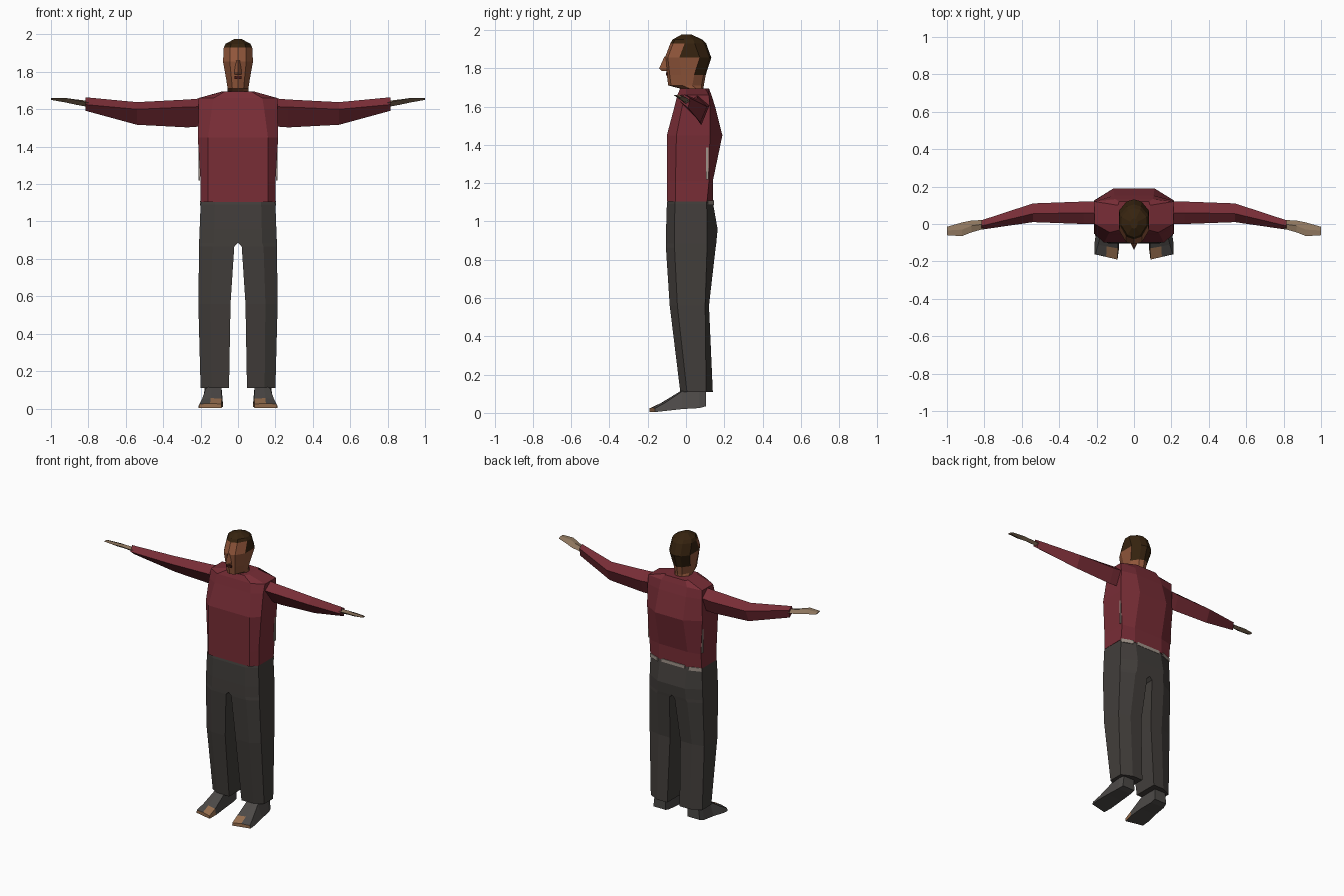
import bpy, bmesh

if "Cube" in bpy.data.objects:
    bpy.data.objects.remove(bpy.data.objects["Cube"])


def mat(name, r, g, b):
    m = bpy.data.materials.new(name)
    lin = [((c / 255 + 0.055) / 1.055) ** 2.4 for c in (r, g, b)]
    m.diffuse_color = (*lin, 1)
    m.use_nodes = True
    m.node_tree.nodes["Principled BSDF"].inputs["Base Color"].default_value = m.diffuse_color
    return m


SHIRT = mat("dark red shirt", 120, 45, 54)
PANTS = mat("charcoal trousers", 66, 62, 59)
SKIN = mat("brown skin", 146, 87, 59)
HAIR = mat("dark brown hair", 54, 35, 15)
HAND = mat("tan skin", 142, 118, 94)
SHOE = mat("grey shoe", 76, 73, 71)
TOE = mat("toe tan", 150, 110, 78)
LIP = mat("dark lips", 66, 26, 22)
UNDER = mat("pale underlayer", 160, 148, 138)


def loft(name, rings, mats, rule=None, mirror=False):
    """Skin a list of equal-length rings, cap both ends, colour faces by rule(centre, normal)."""
    bm = bmesh.new()
    rows = [[bm.verts.new(p) for p in ring] for ring in rings]
    n = len(rows[0])
    for a, b in zip(rows, rows[1:]):
        for i in range(n):
            j = (i + 1) % n
            bm.faces.new((a[i], a[j], b[j], b[i]))
    bm.faces.new(rows[0])
    bm.faces.new(rows[-1])
    bmesh.ops.recalc_face_normals(bm, faces=bm.faces)
    if rule:
        for f in bm.faces:
            f.material_index = rule(f.calc_center_median(), f.normal)
    me = bpy.data.meshes.new(name)
    bm.to_mesh(me)
    bm.free()
    for m in mats:
        me.materials.append(m)
    ob = bpy.data.objects.new(name, me)
    bpy.context.collection.objects.link(ob)
    if mirror:
        md = ob.modifiers.new("Mirror", 'MIRROR')
        md.use_mirror_merge = False
    return ob


def box(name, x0, x1, y0, y1, z0, z1, m, mirror=False):
    ring = lambda z: [(x0, y0, z), (x1, y0, z), (x1, y1, z), (x0, y1, z)]
    return loft(name, [ring(z0), ring(z1)], [m], mirror=mirror)


# Torso: eight-sided shirt
def torso_ring(z, xf, yf, xs, sf, sb, xb, yb):
    half = [(xf, yf), (xs, sf), (xs, sb), (xb, yb)]
    return [(x, y, z) for x, y in half] + [(-x, y, z) for x, y in reversed(half)]


loft("shirt_body", [torso_ring(*r) for r in (
    (1.105, .16, -.10, .20, -.055, .11, .11, .14),
    (1.21, .16, -.10, .20, -.055, .12, .11, .14),
    (1.45, .16, -.10, .215, -.05, .125, .11, .19),
    (1.60, .14, -.06, .21, -.02, .125, .105, .152),
    (1.66, .13, -.045, .21, .00, .12, .10, .133),
    (1.695, .07, -.03, .085, .00, .10, .08, .12))], [SHIRT])

# Pale slit down each side seam of the shirt
box("side_slit", .203, .211, .105, .118, 1.22, 1.40, UNDER, mirror=True)


# Arms: four-sided sleeves, front / top / back / bottom corners given as (y, z)
def arm_rings(rows):
    return [[(x, *p) for p in pts] for x, *pts in rows]


loft("sleeve", arm_rings((
    (.17, (.00, 1.615), (.06, 1.66), (.12, 1.61), (.08, 1.51)),
    (.27, (.00, 1.612), (.06, 1.652), (.12, 1.60), (.08, 1.503)),
    (.54, (.01, 1.60), (.055, 1.638), (.11, 1.60), (.075, 1.517)),
    (.815, (-.03, 1.625), (-.01, 1.664), (.02, 1.645), (.012, 1.592)))),
    [SHIRT], mirror=True)

# Hands: flat tapering paddles
loft("hand", arm_rings((
    (.80, (-.025, 1.635), (.0, 1.645), (.022, 1.625), (.0, 1.612)),
    (.87, (-.045, 1.65), (-.01, 1.653), (.018, 1.632), (-.01, 1.625)),
    (.92, (-.065, 1.66), (-.03, 1.66), (.008, 1.643), (-.03, 1.636)),
    (1.0, (-.06, 1.66), (-.035, 1.66), (-.015, 1.652), (-.035, 1.65)))),
    [HAND], mirror=True)


# Trousers: each half runs from waist to hem
def leg_ring(z, xi, xo, yf, sf, sb, yb):
    xm, xn = xi + .62 * (xo - xi), xi + .52 * (xo - xi)
    return [(xi, yf, z), (xm, yf, z), (xo, sf, z), (xo, sb, z), (xn, yb, z), (xi, yb, z)]


loft("trouser_leg", [leg_ring(*r) for r in (
    (1.115, 0, .197, -.095, -.055, .105, .136),
    (1.09, 0, .20, -.10, -.058, .108, .142),
    (.96, 0, .205, -.104, -.06, .11, .165),
    (.885, 0, .208, -.105, -.06, .11, .158),
    (.865, .02, .208, -.105, -.06, .11, .155),
    (.56, .04, .212, -.085, -.045, .10, .12),
    (.11, .048, .20, -.03, .005, .105, .14))], [PANTS], mirror=True)

# Pale slivers showing under the shirt hem at the back
box("back_hem_gap", .0, .09, .137, .144, 1.09, 1.112, UNDER, mirror=True)
loft("side_hem_gap", [[(.12, .141, z), (.198, .111, z), (.202, .114, z), (.122, .145, z)]
                      for z in (1.085, 1.11)], [UNDER], mirror=True)


# Shoes: wedge running from heel to splayed toe
def shoe_ring(y, skew, x0, x1, zb, zt, inset):
    xm = (x0 + x1) / 2
    return [(x0, y, zb), (x1, y + skew, zb), (x1 - inset, y + skew, zt),
            (xm, y + skew / 2, zt + .004), (x0 + inset * .3, y, zt)]


loft("shoe", [shoe_ring(*r) for r in (
    (.105, 0, .085, .18, .035, .12, .01),
    (.07, 0, .085, .19, .025, .13, .015),
    (-.03, .01, .08, .20, .02, .112, .03),
    (-.13, .02, .08, .212, .01, .052, .02),
    (-.19, .028, .088, .21, .004, .024, .004))], [SHOE, TOE],
    lambda c, n: int(c.y < -.13 and n.z > -.5 and (c.x < .15 or n.y < -.8)), mirror=True)


# Head: ten-sided rings with a centre ridge down the face
def head_ring(z, yf, xs, yb, k=1.0):
    half = [(.55 * xs, yf + .015 * k), (xs, yf + .075 * k), (xs, yb - .06 * k), (.5 * xs, yb - .012 * k)]
    return ([(0, yf, z)] + [(x, y, z) for x, y in half] + [(0, yb, z)]
            + [(-x, y, z) for x, y in reversed(half)])


def hair_rule(c, n):
    if c.z > 1.93:
        return 1
    if c.z > 1.86:
        return int(c.y > -.01)
    return int(c.z > 1.75 and c.y > .06)


loft("head", [head_ring(*r) for r in (
    (1.66, -.02, .055, .09, .6),
    (1.692, -.022, .055, .09, .6),
    (1.71, -.093, .055, .093),
    (1.765, -.10, .064, .103),
    (1.855, -.11, .08, .132),
    (1.93, -.082, .076, .105),
    (1.95, -.07, .066, .085, .8),
    (1.975, -.025, .02, .03, .3))], [SKIN, HAIR], hair_rule)

# Nose and mouth
loft("nose", [[(-.010, -.105, 1.86), (.010, -.105, 1.86), (0, -.113, 1.86)],
              [(-.020, -.10, 1.80), (.020, -.10, 1.80), (0, -.14, 1.80)],
              [(-.018, -.098, 1.785), (.018, -.098, 1.785), (0, -.125, 1.785)]], [SKIN])
box("mouth", -.02, .02, -.105, -.097, 1.762, 1.778, LIP)
